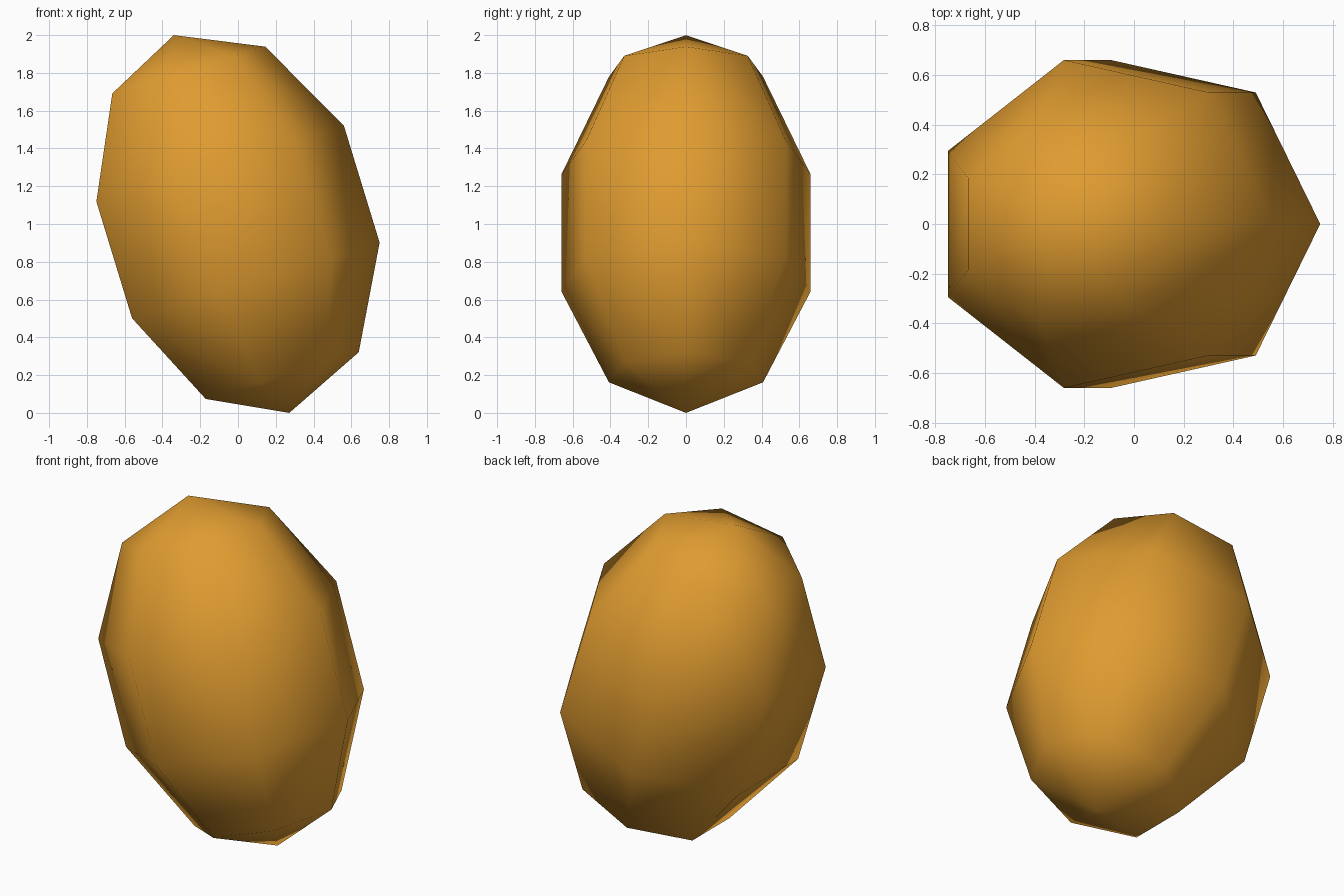
import bpy, bmesh, math
from mathutils import Matrix, Vector

if "Cube" in bpy.data.objects:
    bpy.data.objects.remove(bpy.data.objects["Cube"])

SEGMENTS, RINGS = 7, 5
RX, RY, RZ = 0.758, 0.712, 1.0455
TILT = math.radians(-17)

bm = bmesh.new()

# Poles and rings of a coarse ellipsoid, first corner of each ring on +x
top = bm.verts.new((0, 0, RZ))
bottom = bm.verts.new((0, 0, -RZ))
rings = []
for k in range(1, RINGS):
    p = math.pi * k / RINGS
    ring = []
    for i in range(SEGMENTS):
        a = 2 * math.pi * i / SEGMENTS
        ring.append(bm.verts.new((RX * math.sin(p) * math.cos(a),
                                  RY * math.sin(p) * math.sin(a),
                                  RZ * math.cos(p))))
    rings.append(ring)

# Fans at the poles, quads between the rings
for i in range(SEGMENTS):
    j = (i + 1) % SEGMENTS
    bm.faces.new((top, rings[0][i], rings[0][j]))
    bm.faces.new((bottom, rings[-1][j], rings[-1][i]))
    for upper, lower in zip(rings, rings[1:]):
        bm.faces.new((upper[i], lower[i], lower[j], upper[j]))

# Lean the body, then centre it and stand it on the ground
bm.transform(Matrix.Rotation(TILT, 4, 'Y'))
xs = [v.co.x for v in bm.verts]
shift = Vector((-(min(xs) + max(xs)) / 2, 0, -min(v.co.z for v in bm.verts)))
bmesh.ops.translate(bm, verts=bm.verts, vec=shift)
bmesh.ops.recalc_face_normals(bm, faces=bm.faces)
for f in bm.faces:
    f.smooth = True

mesh = bpy.data.meshes.new("tilted_pebble")
bm.to_mesh(mesh)
bm.free()
pebble = bpy.data.objects.new("tilted_pebble", mesh)
bpy.context.collection.objects.link(pebble)

# Single amber colour
amber = bpy.data.materials.new("amber")
amber.diffuse_color = (0.745, 0.332, 0.03, 1)
amber.use_nodes = True
amber.node_tree.nodes["Principled BSDF"].inputs["Base Color"].default_value = amber.diffuse_color
mesh.materials.append(amber)
